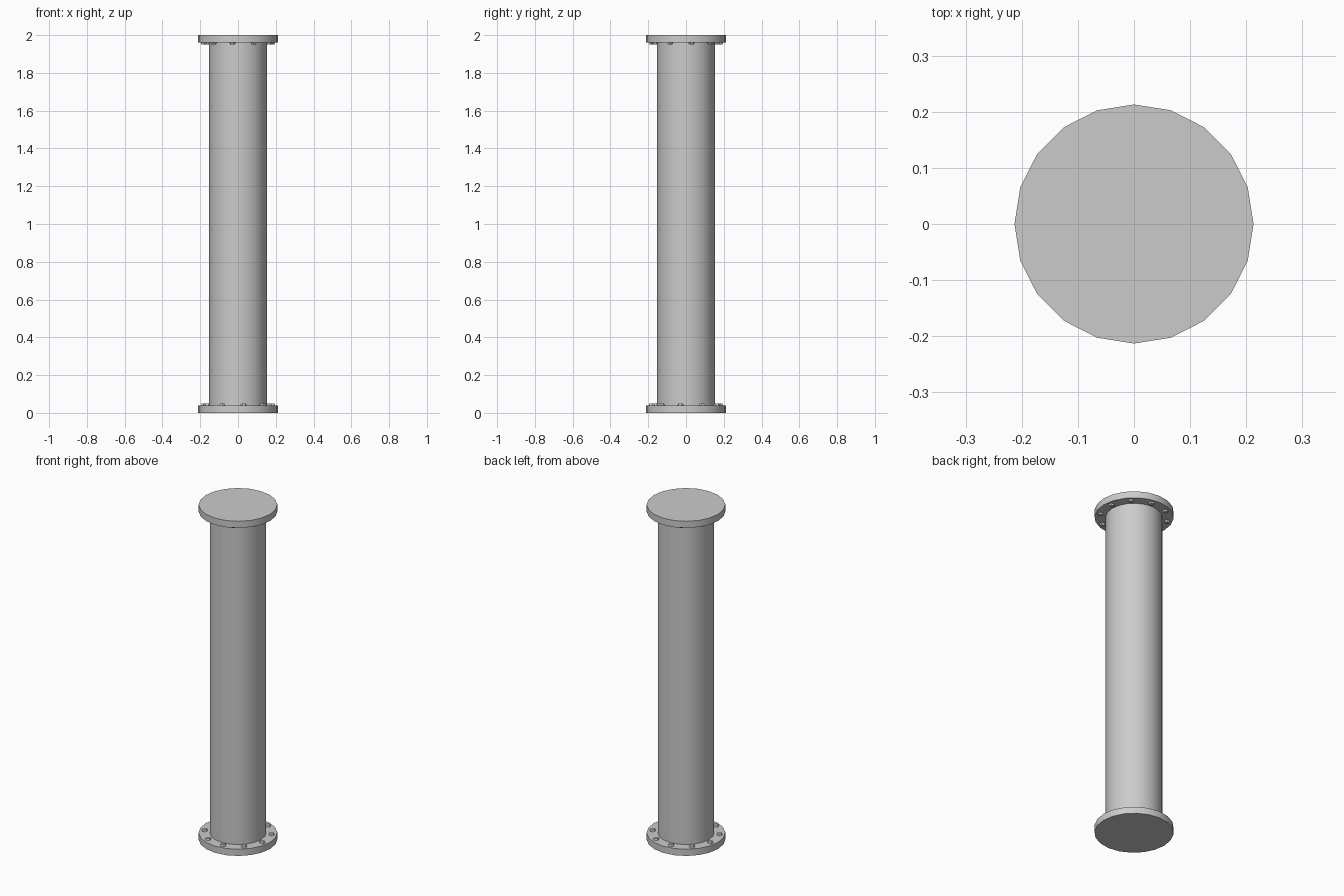
import bpy, bmesh
from math import radians, cos, sin, pi
from mathutils import Matrix

if "Cube" in bpy.data.objects:
    bpy.data.objects.remove(bpy.data.objects["Cube"])

SIDES, HEIGHT = 20, 2.0
FLANGE_R, FLANGE_H, PIPE_R = 0.213, 0.04, 0.153
BOLT_R, BOLT_H, BOLT_RING, BOLTS = 0.018, 0.01, 0.183, 10


def add_cylinder(bm, r1, r2, z0, z1, sides, x=0, y=0, turn=0):
    m = Matrix.Translation((x, y, (z0 + z1) / 2)) @ Matrix.Rotation(turn, 4, 'Z')
    bmesh.ops.create_cone(bm, cap_ends=True, segments=sides, radius1=r1,
                          radius2=r2, depth=z1 - z0, matrix=m)


def finish(bm, name, flip=False):
    if flip:  # turn the part over to the other end of the pipe
        m = Matrix.Translation((0, 0, HEIGHT)) @ Matrix.Rotation(pi, 4, 'X')
        bmesh.ops.transform(bm, matrix=m, verts=bm.verts)
    mesh = bpy.data.meshes.new(name)
    bm.to_mesh(mesh)
    bm.free()
    ob = bpy.data.objects.new(name, mesh)
    bpy.context.collection.objects.link(ob)
    bpy.context.view_layer.objects.active = ob
    bpy.ops.object.select_all(action='DESELECT')
    ob.select_set(True)
    bpy.ops.object.shade_smooth_by_angle(angle=radians(30))
    return ob


# pipe between the flanges
bm = bmesh.new()
add_cylinder(bm, PIPE_R, PIPE_R, FLANGE_H, HEIGHT - FLANGE_H, SIDES)
finish(bm, "pipe")

for end, flip in (("bottom", False), ("top", True)):
    # end flange
    bm = bmesh.new()
    add_cylinder(bm, FLANGE_R, FLANGE_R, 0, FLANGE_H, SIDES)
    finish(bm, end + "_flange", flip)
    # ring of low bolt heads on the inner face of the flange
    bm = bmesh.new()
    for i in range(BOLTS):
        a = radians(-9) + i * 2 * pi / BOLTS
        add_cylinder(bm, BOLT_R, BOLT_R * 0.7, FLANGE_H - 0.002, FLANGE_H + BOLT_H, 6,
                     BOLT_RING * cos(a), BOLT_RING * sin(a), a)
    finish(bm, end + "_bolts", flip)
